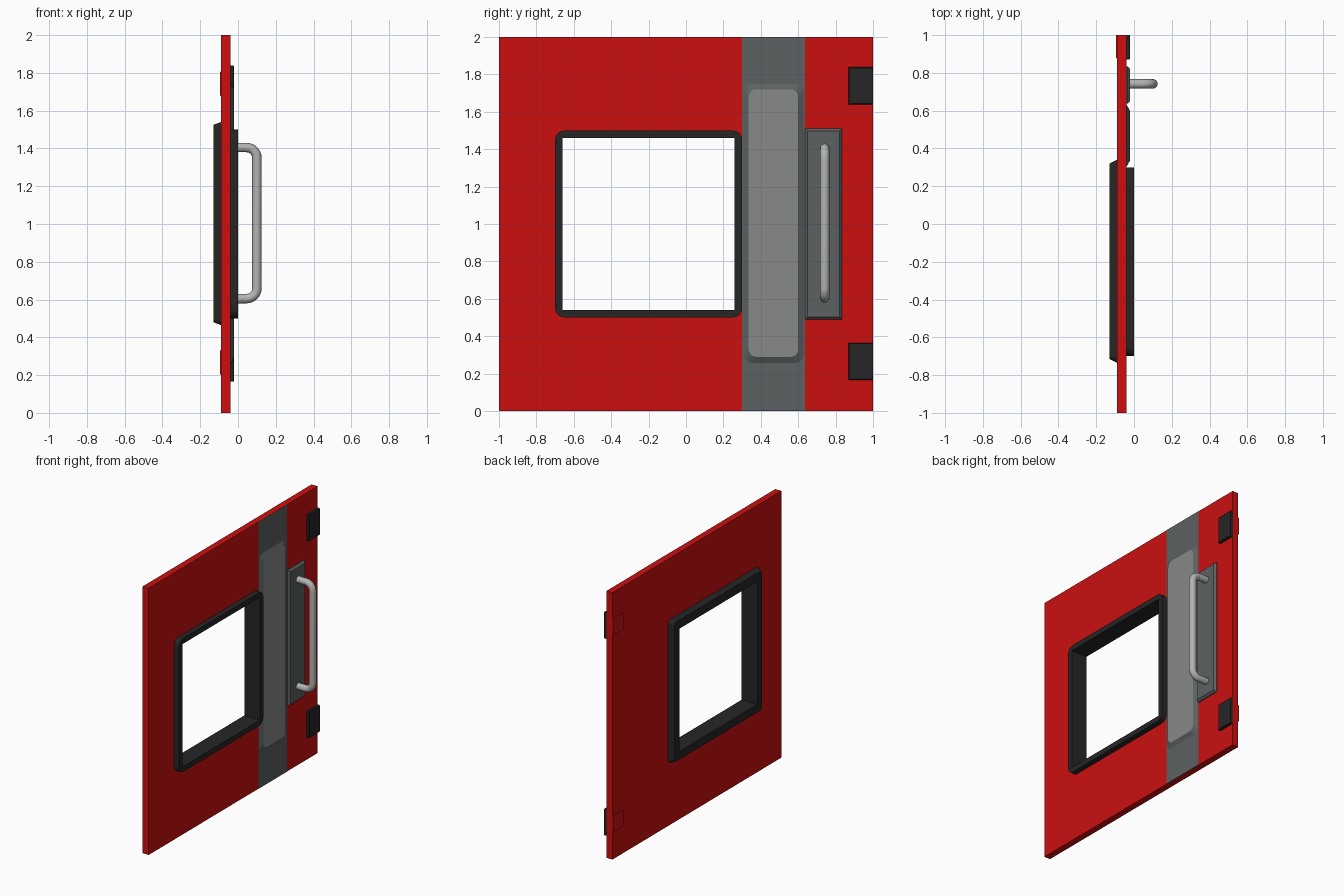
import bpy, bmesh, math
from mathutils import Vector

if "Cube" in bpy.data.objects:
    bpy.data.objects.remove(bpy.data.objects["Cube"])


def material(name, rgb):
    m = bpy.data.materials.new(name)
    m.diffuse_color = (*rgb, 1)
    m.use_nodes = True
    m.node_tree.nodes["Principled BSDF"].inputs["Base Color"].default_value = m.diffuse_color
    return m


RED = material("red_paint", (0.6, 0.005, 0.005))
BLACK = material("black_rubber", (0.019, 0.019, 0.019))
GREY = material("dark_grey", (0.11, 0.12, 0.122))
LIGHT = material("mid_grey", (0.24, 0.255, 0.25))
STEEL = material("steel", (0.45, 0.45, 0.44))


def rect(x, y0, y1, z0, z1, r=0.0, seg=4):
    """Rounded rectangle loop lying in the plane x."""
    pts = []
    corners = ((y1 - r, z1 - r), (y0 + r, z1 - r), (y0 + r, z0 + r), (y1 - r, z0 + r))
    for k, (cy, cz) in enumerate(corners):
        for i in range(seg + 1):
            a = math.pi / 2 * (k + i / seg)
            pts.append((x, cy + r * math.cos(a), cz + r * math.sin(a)))
    return pts


def loft(name, loops, mats, ring=False):
    """Skin loops; ring=True joins last to first, otherwise ends are capped."""
    bm = bmesh.new()
    rows = [[bm.verts.new(p) for p in l] for l in loops]
    n = len(rows[0])
    pairs = list(zip(rows, rows[1:])) + ([(rows[-1], rows[0])] if ring else [])
    for a, b in pairs:
        for i in range(n):
            j = (i + 1) % n
            bm.faces.new((a[i], a[j], b[j], b[i]))
    if not ring:
        bm.faces.new(rows[0])
        cap = bm.faces.new(rows[-1])
        cap.material_index = len(mats) - 1
    bmesh.ops.remove_doubles(bm, verts=bm.verts, dist=1e-5)
    bmesh.ops.recalc_face_normals(bm, faces=bm.faces)
    me = bpy.data.meshes.new(name)
    bm.to_mesh(me)
    bm.free()
    for m in mats:
        me.materials.append(m)
    ob = bpy.data.objects.new(name, me)
    bpy.context.collection.objects.link(ob)
    return ob


# Door panel with a window opening
hole = (-0.68, 0.28, 0.52, 1.48)
full = (-1, 1, 0, 2)
loft("door_panel", [rect(-0.09, *hole), rect(-0.09, *full),
                    rect(-0.04, *full), rect(-0.04, *hole)], [RED], ring=True)

# Window frame: straight on the outside, flared on the inside
opening = (-0.66, 0.26, 0.54, 1.46)
loft("window_frame", [
    rect(-0.13, *opening),
    rect(-0.13, -0.715, 0.32, 0.48, 1.525, 0.025),
    rect(-0.09, -0.735, 0.34, 0.465, 1.54, 0.03),
    rect(-0.085, -0.70, 0.30, 0.50, 1.50, 0.05),
    rect(0.0, -0.70, 0.30, 0.50, 1.50, 0.05),
    rect(0.0, *opening)], [BLACK], ring=True)

# Painted vertical stripe
stripe = (0.30, 0.637, 0.0, 2.0)
loft("stripe", [rect(-0.045, *stripe), rect(-0.0385, *stripe)], [GREY])

# Raised pad on the stripe, lighter on its flat face
loft("raised_pad", [rect(-0.042, 0.30, 0.637, 0.25, 1.755, 0.05),
                    rect(-0.022, 0.335, 0.60, 0.29, 1.72, 0.04)], [GREY, LIGHT])

# Handle mounting plate
loft("handle_plate", [rect(-0.045, 0.637, 0.835, 0.49, 1.51),
                      rect(-0.035, 0.637, 0.835, 0.49, 1.51),
                      rect(-0.02, 0.65, 0.822, 0.503, 1.497)], [GREY])

# Hinges: black plate on the outside, red plate on the inside
for label, z in (("upper", 1.74), ("lower", 0.265)):
    loft(label + "_hinge", [rect(-0.045, 0.87, 1.0, z - 0.1, z + 0.1),
                            rect(-0.025, 0.87, 1.0, z - 0.1, z + 0.1),
                            rect(-0.02, 0.875, 1.0, z - 0.095, z + 0.095)], [BLACK])
    loft(label + "_hinge_back", [rect(-0.085, 0.875, 1.0, z - 0.065, z + 0.07),
                                 rect(-0.096, 0.88, 1.0, z - 0.06, z + 0.065)], [RED])

# Grab handle: a tube swept round two bends
R, X, Y, ZL, ZH = 0.055, 0.1, 0.742, 0.605, 1.405
path = [(-0.03, ZL)]
for cz, start in ((ZL + R, -90), (ZH - R, 0)):
    for i in range(9):
        a = math.radians(start + 90 * i / 8)
        path.append((X - R + R * math.cos(a), cz + R * math.sin(a)))
path.append((-0.03, ZH))
rings = []
for i, (px, pz) in enumerate(path):
    a, b = path[max(i - 1, 0)], path[min(i + 1, len(path) - 1)]
    t = Vector((b[0] - a[0], 0, b[1] - a[1])).normalized()
    if i in (0, len(path) - 1):
        t = Vector((1 if i == 0 else -1, 0, 0))
    side = Vector((0, 1, 0))
    up = t.cross(side)
    rings.append([Vector((px, Y, pz)) + 0.025 * (math.cos(w) * side + math.sin(w) * up)
                  for w in (2 * math.pi * k / 16 for k in range(16))])
handle = loft("grab_handle", rings, [STEEL])
bpy.context.view_layer.objects.active = handle
handle.select_set(True)
bpy.ops.object.shade_smooth_by_angle(angle=math.radians(40))
